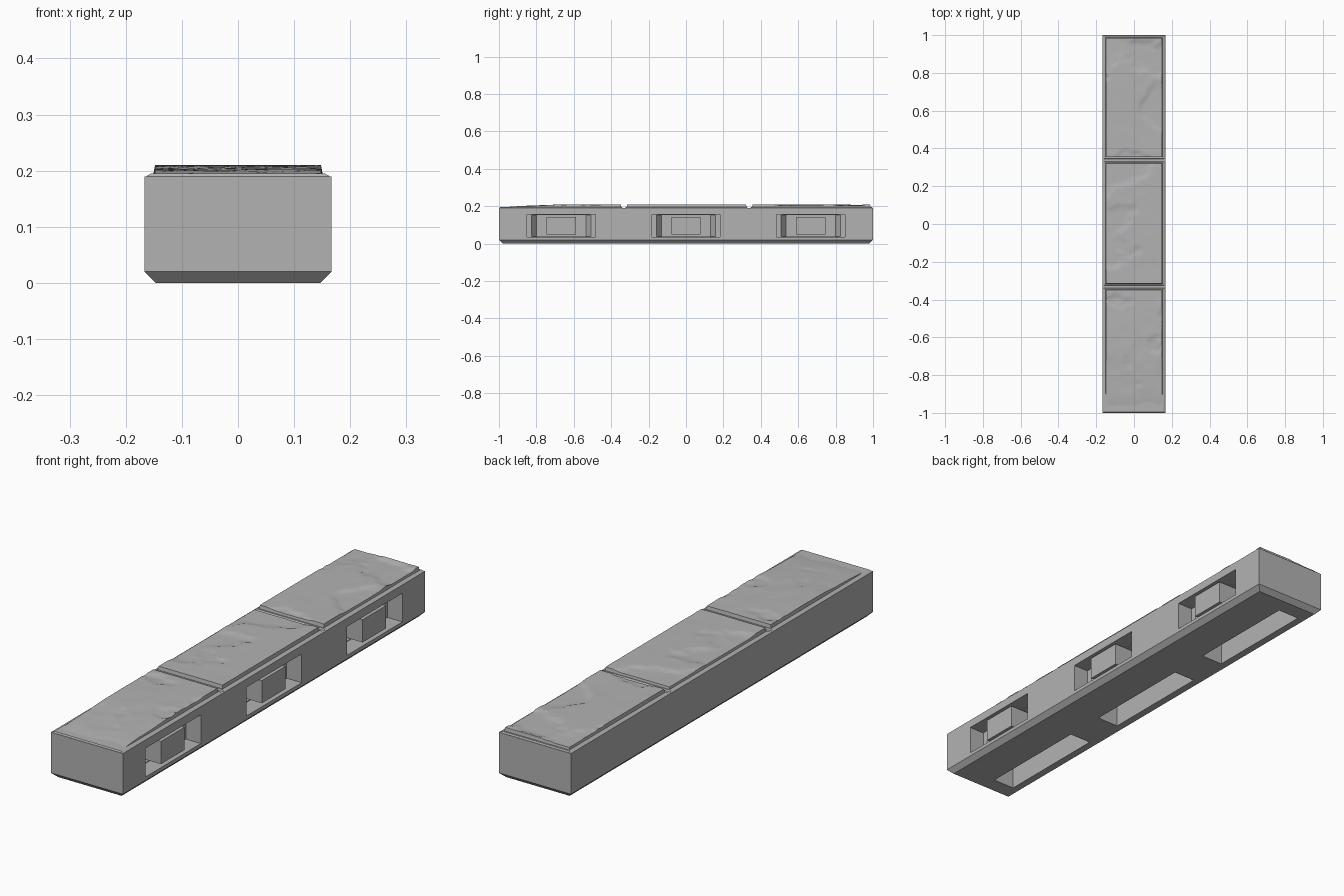
import bpy, bmesh
from mathutils import Vector, noise

if "Cube" in bpy.data.objects:
    bpy.data.objects.remove(bpy.data.objects["Cube"], do_unlink=True)

stone = bpy.data.materials.new("grey_stone")
stone.use_nodes = True
GREY = (0.45, 0.45, 0.45, 1)
stone.diffuse_color = GREY
stone.node_tree.nodes["Principled BSDF"].inputs["Base Color"].default_value = GREY


def finish(name, bm):
    bmesh.ops.recalc_face_normals(bm, faces=bm.faces)
    mesh = bpy.data.meshes.new(name)
    bm.to_mesh(mesh)
    bm.free()
    mesh.materials.append(stone)
    obj = bpy.data.objects.new(name, mesh)
    bpy.context.collection.objects.link(obj)
    return obj


def loft(name, rings):
    """Closed solid skinned through rings of equal point count."""
    bm = bmesh.new()
    loops = [[bm.verts.new(p) for p in ring] for ring in rings]
    for a, b in zip(loops, loops[1:]):
        for i in range(len(a)):
            j = (i + 1) % len(a)
            bm.faces.new((a[i], a[j], b[j], b[i]))
    bm.faces.new(loops[0])
    bm.faces.new(loops[-1])
    return finish(name, bm)


def flat_ring(x0, x1, y0, y1, z):
    return [(x0, y0, z), (x1, y0, z), (x1, y1, z), (x0, y1, z)]


def side_ring(x, yc, half, z0, z1):
    return [(x, yc - half, z0), (x, yc + half, z0), (x, yc + half, z1), (x, yc - half, z1)]


def cut(target, cutter):
    mod = target.modifiers.new("cut", "BOOLEAN")
    mod.operation = "DIFFERENCE"
    mod.solver = "EXACT"
    mod.object = cutter
    bpy.context.view_layer.objects.active = target
    bpy.ops.object.modifier_apply(modifier=mod.name)
    bpy.data.objects.remove(cutter, do_unlink=True)


# Base block with a chamfer round the bottom
W, TOP = 0.167, 0.19
base = loft("base_block", [
    flat_ring(-W + 0.02, W - 0.02, -0.98, 0.98, 0),
    flat_ring(-W, W, -1, 1, 0.02),
    flat_ring(-W, W, -1, 1, TOP)])

# Connector pockets in the left side, slots underneath, and the pocket tongues
for n, yc in enumerate((-0.667, 0, 0.667)):
    cut(base, loft("pocket_cutter", [
        side_ring(0.2, yc, 0.183, 0.035, 0.155),
        side_ring(0.097, yc, 0.183, 0.035, 0.155),
        side_ring(0.097, yc, 0.158, 0.038, 0.152),
        side_ring(0.062, yc, 0.132, 0.038, 0.152)]))
    cut(base, loft("slot_cutter", [
        flat_ring(-0.115, -0.015, yc - 0.245, yc + 0.245, -0.05),
        flat_ring(-0.115, -0.015, yc - 0.245, yc + 0.245, 0.155)]))
    loft(f"pocket_tongue_{n + 1}", [
        side_ring(W - 0.002, yc, 0.078, 0.048, 0.143),
        side_ring(0.055, yc, 0.078, 0.048, 0.143)])


def smoothstep(a, b, t):
    t = min(max((t - a) / (b - a), 0), 1)
    return t * t * (3 - 2 * t)


def stone_height(x, y):
    """Split-stone surface: two cleft layers with gentle ripples and a worn front."""
    wob = noise.fractal(Vector((x * 7, y * 7, 3)), 0.8, 2.0, 4)
    cleft = noise.noise(Vector((x * 3, y * 5, 9))) + 0.25 * wob
    z = 0.21 - 0.003 * smoothstep(0.08, 0.13, cleft) - 0.0025 * smoothstep(-0.12, -0.25, -cleft)
    z -= 0.0012 * abs(wob)
    z -= 0.009 * smoothstep(-0.6, -0.92, y + 0.06 * wob) if y < -0.6 else 0
    worn = smoothstep(0, 1, (-0.87 - y + 0.03 * wob) / 0.13)
    return z - 0.008 * worn


def slab(name, y0, y1, x0=-0.152, x1=0.152, nx=28, ny=60):
    """Rippled top grid with sloped walls running down to the base."""
    bm = bmesh.new()
    inset = 0.004
    grid = []
    for j in range(ny + 1):
        row = []
        for i in range(nx + 1):
            x = x0 + inset + (x1 - x0 - 2 * inset) * i / nx
            y = y0 + inset + (y1 - y0 - 2 * inset) * j / ny
            row.append(bm.verts.new((x, y, max(stone_height(x, y), TOP + 0.001))))
        grid.append(row)
    for j in range(ny):
        for i in range(nx):
            bm.faces.new((grid[j][i], grid[j][i + 1], grid[j + 1][i + 1], grid[j + 1][i]))
    rim = [e for e in bm.edges if e.is_boundary]
    wall = bmesh.ops.extrude_edge_only(bm, edges=rim)["geom"]
    cx, cy = (x0 + x1) / 2, (y0 + y1) / 2
    for v in (g for g in wall if isinstance(g, bmesh.types.BMVert)):
        v.co.x = cx + (v.co.x - cx) * (x1 - x0) / (x1 - x0 - 2 * inset)
        v.co.y = cy + (v.co.y - cy) * (y1 - y0) / (y1 - y0 - 2 * inset)
        v.co.z = TOP - 0.003
    obj = finish(name, bm)
    bpy.ops.object.select_all(action="DESELECT")
    obj.select_set(True)
    bpy.context.view_layer.objects.active = obj
    bpy.ops.object.shade_smooth_by_angle(angle=0.5)


# Three paving slabs; the front one runs out to the worn end
slab("front_slab", -0.998, -0.345)
slab("middle_slab", -0.318, 0.325)
slab("back_slab", 0.352, 0.988)

# Low bevelled bedding under each slab
for n, (y0, y1) in enumerate(((-1, -0.337), (-0.328, 0.333), (0.342, 1))):
    loft(f"slab_bedding_{n + 1}", [
        flat_ring(-W, W, y0, y1, TOP - 0.002),
        flat_ring(-W + 0.012, W - 0.012, y0 + 0.006, y1 - 0.006, TOP + 0.005)])
